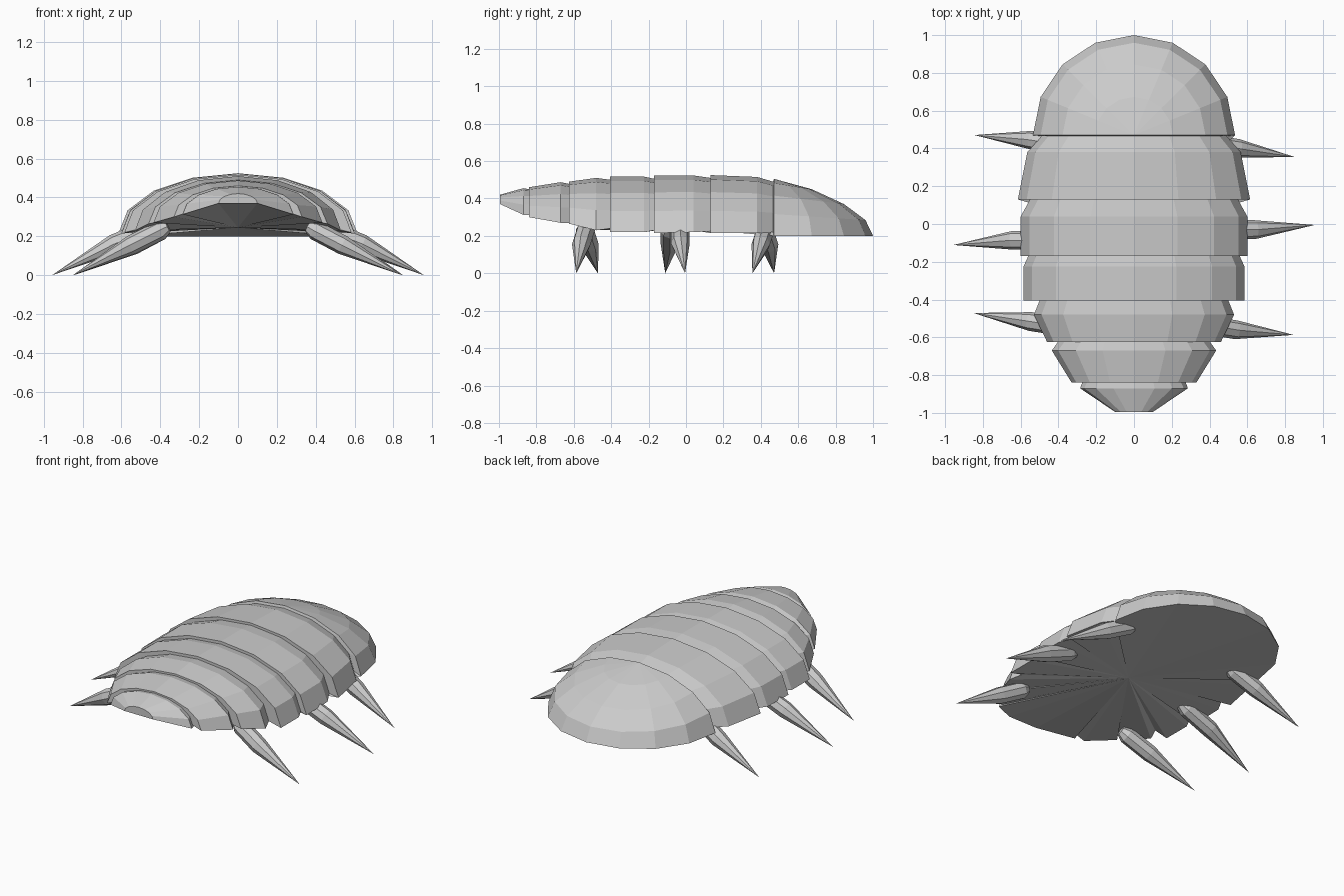
import bpy, bmesh, math
from mathutils import Vector, Matrix

if "Cube" in bpy.data.objects:
    bpy.data.objects.remove(bpy.data.objects["Cube"])

N = 8  # facets across the half-round shell


def finish(name, bm):
    bmesh.ops.recalc_face_normals(bm, faces=bm.faces)
    me = bpy.data.meshes.new(name)
    bm.to_mesh(me)
    bm.free()
    ob = bpy.data.objects.new(name, me)
    bpy.context.collection.objects.link(ob)
    return ob


def arch(bm, y, w, base, top):
    """Half-ellipse rib running from +x over the back to -x."""
    return [bm.verts.new((w * math.cos(math.pi * i / N), y,
                          base + (top - base) * math.sin(math.pi * i / N)))
            for i in range(N + 1)]


def bridge(bm, a, b):
    for i in range(len(a) - 1):
        bm.faces.new((a[i], a[i + 1], b[i + 1], b[i]))


# Shell plates: (y, half width, base z, top z), a tucked rib starts each plate
ribs = [
    (0.465, 0.49, 0.22, 0.49), (0.38, 0.565, 0.215, 0.515), (0.13, 0.615, 0.215, 0.525),
    (0.13, 0.55, 0.225, 0.51), (0.04, 0.60, 0.22, 0.523), (-0.17, 0.60, 0.215, 0.523),
    (-0.17, 0.56, 0.23, 0.505), (-0.225, 0.585, 0.22, 0.517), (-0.405, 0.585, 0.22, 0.517),
    (-0.405, 0.50, 0.24, 0.50), (-0.48, 0.53, 0.23, 0.51), (-0.625, 0.46, 0.265, 0.49),
    (-0.625, 0.40, 0.275, 0.478), (-0.67, 0.435, 0.27, 0.487), (-0.84, 0.33, 0.30, 0.46),
    (-0.84, 0.27, 0.32, 0.45), (-0.87, 0.285, 0.313, 0.455), (-0.995, 0.10, 0.37, 0.42),
]
bm = bmesh.new()

# End dome: quarter ellipsoid with its pole on top
CY, RX, RY, RZ = 0.47, 0.535, 0.53, 0.305
LAT = 4
rings = []
for j in range(LAT):
    la = math.pi / 2 * j / LAT
    ring = []
    for i in range(N + 1):
        az = math.pi * i / N
        u = math.cos(la) * math.sin(az)
        ring.append(bm.verts.new((RX * math.cos(la) * math.cos(az), CY + RY * u,
                                  0.2 + RZ * math.sin(la) * (1 - 0.3 * u))))
    rings.append(ring)
pole = bm.verts.new((0, CY, 0.2 + RZ))
for a, b in zip(rings, rings[1:]):
    bridge(bm, a, b)
for i in range(N):
    bm.faces.new((rings[-1][i], rings[-1][i + 1], pole))

# Dome back edge steps down to the first plate, then plates are lofted
prev = [r[0] for r in rings] + [pole] + [r[-1] for r in reversed(rings)]
rim = list(rings[0])
right, left = [], []
for rib in ribs:
    cur = arch(bm, *rib)
    bridge(bm, prev, cur)
    right.append(cur[0])
    left.append(cur[-1])
    prev = cur
bm.faces.new(prev)

# Underside: fan to a centre point
loop = rim + left + right[::-1]
hub = bm.verts.new((0, -0.05, 0.245))
for i in range(len(loop)):
    bm.faces.new((loop[i], loop[(i + 1) % len(loop)], hub))
finish("shell", bm)


def leg(name, root, knee, tip, turn):
    """Bent spike with an eight-sided section; turn swings it to the other side."""
    bm = bmesh.new()
    root, knee, tip = Vector(root), Vector(knee), Vector(tip)
    d0, d1 = (knee - root).normalized(), (tip - knee).normalized()
    prev = None
    for c, d, r in ((root, d0, 0.03), (root.lerp(knee, 0.2), d0, 0.05),
                    (knee, (d0 + d1).normalized(), 0.05)):
        s = d.cross(Vector((0, 0, 1))).normalized()
        t = s.cross(d)
        ring = [bm.verts.new(c + r * (s * math.cos(k * math.pi / 4) + t * math.sin(k * math.pi / 4)))
                for k in range(8)]
        if prev:
            bridge(bm, prev + prev[:1], ring + ring[:1])
        else:
            bm.faces.new(ring)
        prev = ring
    end = bm.verts.new(tip)
    for k in range(8):
        bm.faces.new((prev[k], prev[(k + 1) % 8], end))
    if turn:
        pivot = Vector((0, -0.058, 0))
        bmesh.ops.rotate(bm, verts=bm.verts, cent=pivot, matrix=Matrix.Rotation(math.pi, 3, 'Z'))
    finish(name, bm)


# Legs: the left set is the right set turned half a circle
legs = [
    ((0.36, 0.43, 0.25), (0.55, 0.40, 0.155), (0.85, 0.355, 0)),
    ((0.42, -0.03, 0.25), (0.64, -0.03, 0.16), (0.957, -0.005, 0)),
    ((0.36, -0.53, 0.25), (0.54, -0.56, 0.155), (0.845, -0.587, 0)),
]
for n, (r, k, t) in enumerate(legs, 1):
    leg(f"right_leg_{n}", r, k, t, False)
    leg(f"left_leg_{4 - n}", r, k, t, True)
